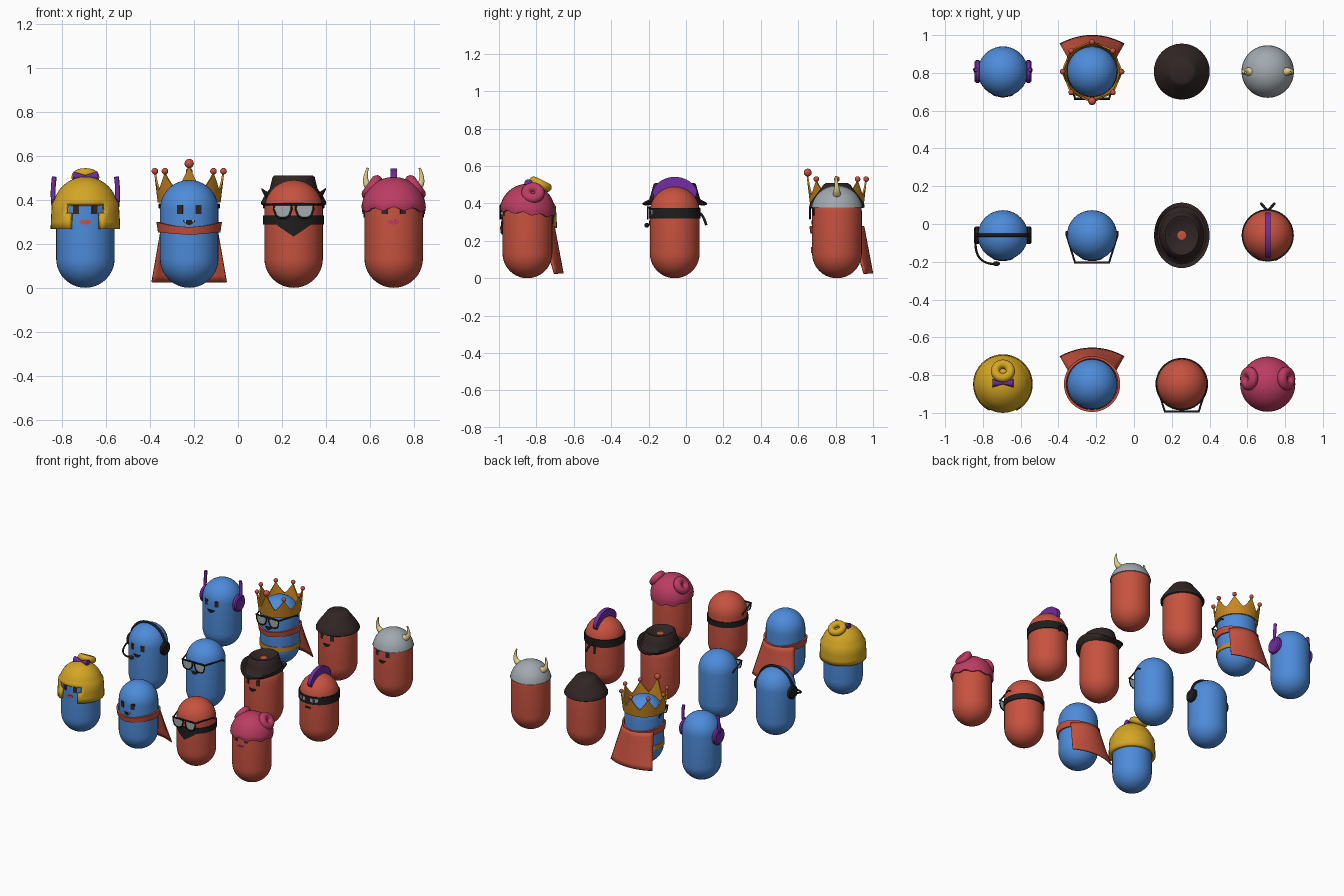
import bpy, bmesh, math
from math import sin, cos, pi, sqrt
from mathutils import Vector

if "Cube" in bpy.data.objects:
    bpy.data.objects.remove(bpy.data.objects["Cube"])

PALETTE = {
    "blue": (.075, .26, .70), "red": (.57, .085, .05), "hair_gold": (.66, .38, .018),
    "crown_gold": (.58, .24, .015), "pink": (.50, .045, .125), "purple": (.17, .026, .36),
    "dark_brown": (.032, .019, .019), "black": (.014, .012, .012),
    "grey": (.36, .40, .43), "cream": (.75, .64, .26)}
MATS = {}
for key, rgb in PALETTE.items():
    MATS[key] = bpy.data.materials.new(key)
    MATS[key].diffuse_color = (*rgb, 1)

R, ZC, TOP = .133, .357, .49          # capsule radius, dome centre, height
XS, YS = (-.694, -.222, .253, .708), (-.848, -.06, .807)


def finish(name, mesh, mat, c=(0, 0)):
    mesh.materials.clear()
    mesh.materials.append(MATS[mat])
    mesh.polygons.foreach_set("use_smooth", [True] * len(mesh.polygons))
    mesh.set_sharp_from_angle(angle=math.radians(40))
    ob = bpy.data.objects.new(name, mesh)
    ob.location = (c[0], c[1], 0)
    bpy.context.collection.objects.link(ob)
    return ob


def from_bm(name, bm, mat, c):
    bmesh.ops.recalc_face_normals(bm, faces=bm.faces[:])
    me = bpy.data.meshes.new(name)
    bm.to_mesh(me)
    bm.free()
    return finish(name, me, mat, c)


def lathe(name, c, profile, mat, deform=None, cut=None, n=40):
    """Turned shape from (radius, z) points; deform(co) bends it, cut(co) removes faces."""
    bm = bmesh.new()
    rings = []
    for r, z in profile:
        if r == 0:
            rings.append([bm.verts.new((0, 0, z))] * n)
        else:
            rings.append([bm.verts.new((r * sin(2 * pi * i / n), -r * cos(2 * pi * i / n), z)) for i in range(n)])
    for a, b in zip(rings, rings[1:]):
        for i in range(n):
            j = (i + 1) % n
            bm.faces.new(list(dict.fromkeys((a[i], a[j], b[j], b[i]))))
    if cut:
        bmesh.ops.delete(bm, geom=[f for f in bm.faces if cut(f.calc_center_median())], context='FACES')
    if deform:
        for v in bm.verts:
            v.co = deform(v.co.copy())
    return from_bm(name, bm, mat, c)


def wrap(name, c, cols, mat, r0=.127, r1=.1365, flare=0, closed=False):
    """Strip wrapped round the body: cols of (angle from front, low z, high z)."""
    bm = bmesh.new()
    rows = []
    for t, lo, hi in cols:
        f = flare * (hi - lo)
        rows.append([bm.verts.new((r * sin(t), -r * cos(t), z)) for r, z in
                     ((r0, lo), (r1, lo), (r1 + f, hi), (r0 + f, hi))])
    for a, b in list(zip(rows, rows[1:])) + ([(rows[-1], rows[0])] if closed else []):
        for k in range(4):
            bm.faces.new((a[k], a[(k + 1) % 4], b[(k + 1) % 4], b[k]))
    if not closed:
        bm.faces.new(rows[0])
        bm.faces.new(rows[-1])
    return from_bm(name, bm, mat, c)


def around(fn, n=64):
    """Closed list of columns, fn(angle) -> (low, high)."""
    return [(t, *fn(abs(t))) for t in (-pi + 2 * pi * i / n for i in range(n))]


def tube(name, c, pts, r, mat, radii=None, cyclic=False):
    cu = bpy.data.curves.new(name, 'CURVE')
    cu.dimensions, cu.bevel_depth, cu.bevel_resolution, cu.use_fill_caps = '3D', r, 3, True
    sp = cu.splines.new('POLY')
    sp.points.add(len(pts) - 1)
    sp.use_cyclic_u = cyclic
    for i, p in enumerate(pts):
        sp.points[i].co = (*p, 1)
        sp.points[i].radius = radii[i] if radii else 1
    ob = bpy.data.objects.new(name, cu)
    me = bpy.data.meshes.new_from_object(ob)
    bpy.data.objects.remove(ob)
    return finish(name, me, mat, c)


def arc(p0, p1, p2, n=10):
    """Quadratic curve points."""
    a, b, d = Vector(p0), Vector(p1), Vector(p2)
    return [a * (1 - t) ** 2 + b * 2 * t * (1 - t) + d * t * t for t in (i / n for i in range(n + 1))]


def ring(name, c, loc, rot, big, small, mat):
    bpy.ops.mesh.primitive_torus_add(major_radius=big, minor_radius=small, location=loc, rotation=rot,
                                     major_segments=32, minor_segments=14)
    ob = bpy.context.object
    ob.name = name
    ob.location = (c[0] + loc[0], c[1] + loc[1], loc[2])
    ob.data.materials.append(MATS[mat])
    ob.data.polygons.foreach_set("use_smooth", [True] * len(ob.data.polygons))


def blob(name, c, loc, r, mat, scale=(1, 1, 1)):
    bm = bmesh.new()
    bmesh.ops.create_uvsphere(bm, u_segments=20, v_segments=12, radius=r)
    for v in bm.verts:
        v.co = Vector(a * b for a, b in zip(v.co, scale)) + Vector(loc)
    return from_bm(name, bm, mat, c)


def cylinder_x(name, c, x, z, r, depth, mat):
    lathe(name, c, [(0, -depth / 2), (r * .85, -depth / 2), (r, -depth / 4), (r, depth / 4), (r * .85, depth / 2),
                    (0, depth / 2)], mat, deform=lambda p: Vector((x + p.z, p.x, z + p.y)), n=28)


def face(c, mouth="smile", lip="red"):
    for s in (-1, 1):
        wrap("eye", c, [(s * .32 + d, .335, .376) for d in (-.1, 0, .1)], "dark_brown")
    ts = [-.2 + .04 * i for i in range(11)]
    if mouth == "lips":
        wrap("lips", c, [(t, .302 - .014 * sqrt(max(.02, 1 - (t / .2) ** 2)),
                          .304 + .011 * abs(sin(t * 15)) * (1 - abs(t) / .2)) for t in ts], lip)
    elif mouth:
        wrap("mouth", c, [(t, .286 + .4 * t * t, .308) for t in ts], "black")
        if mouth == "fangs":
            for s in (-.13, .13):
                wrap("fang", c, [(s - .03, .304, .309), (s, .292, .309), (s + .03, .304, .309)], "grey", r1=.1375)


def glasses(c):
    for s in (-1, 1):
        pts = [(s * .05 + x, -.144, .35 + z) for x, z in
               ((-.037, .03), (.037, .03), (.041, .008), (.03, -.022), (.012, -.033), (-.012, -.033), (-.03, -.022),
                (-.041, .008))]
        tube("glasses_rim", c, pts, .0045, "black", cyclic=True)
        bm = bmesh.new()
        bm.faces.new([bm.verts.new(p) for p in pts])
        g = bmesh.ops.extrude_face_region(bm, geom=bm.faces[:])
        for v in [v for v in g["geom"] if isinstance(v, bmesh.types.BMVert)]:
            v.co.y += .004
        from_bm("glasses_lens", bm, "grey", c)
        tube("glasses_arm", c, [(s * .09, -.144, .378), (s * .135, 0, .378), (s * .135, .02, .365)], .005, "black")
    tube("glasses_bridge", c, [(-.095, -.144, .38), (.095, -.144, .38)], .0055, "black")


def cape(c):
    wrap("cape_collar", c, around(lambda t: (.24 + .012 * sin(t), .277 + .022 * sin(t) ** 2)), "red",
         r0=.13, r1=.142, flare=.15, closed=True)
    bm = bmesh.new()
    n = 16
    grid = []
    for j in range(9):
        v = j / 8
        row = []
        for i in range(n + 1):
            u = -1 + 2 * i / n
            top = Vector((.125 * u, sqrt(.143 ** 2 - (.125 * u) ** 2), .275))
            low = Vector((.17 * u, .19 - .045 * u * u, .025))
            row.append(bm.verts.new(top.lerp(low, v)))
        grid.append(row)
    for a, b in zip(grid, grid[1:]):
        for i in range(n):
            bm.faces.new((a[i], a[i + 1], b[i + 1], b[i]))
    ob = from_bm("cape", bm, "red", c)
    m = ob.modifiers.new("thickness", 'SOLIDIFY')
    m.thickness, m.offset = .008, 0


def dome(r, start, n=8):
    """Profile points of a spherical cap from angle start up to the pole."""
    return [(r * cos(a) if k < n else 0, ZC + r * sin(a)) for k in range(n + 1)
            for a in [start + (pi / 2 - start) * k / n]]


# capsule bodies, blue on the left two columns, red on the right
body = [(0, 0)] + [(R * sin(a), R - R * cos(a)) for a in (pi / 20 * k for k in range(1, 11))] + dome(R, 0, 10)
P = [[(x, y) for x in XS] for y in YS]
for row in P:
    for i, c in enumerate(row):
        lathe("body", c, body, "blue" if i < 2 else "red")

# front row: bob hair with bun and bow
c = P[0][0]
face(c, "lips")
hair = lathe("bob_hair", c, [(.158, .268), (.157, .3), (.155, .34), (.152, .385)] + dome(.148, .3), "hair_gold",
             cut=lambda p: p.z < .385 and p.y < 0 and abs(p.x) < .08)
m = hair.modifiers.new("thickness", 'SOLIDIFY')
m.thickness, m.offset = .022, -1
ring("hair_bun", c, (0, .07, .503), (-.45, 0, 0), .04, .024, "hair_gold")
for s in (-1, 1):
    tube("bow", c, [(0, .005, .506), (s * .055, .005, .508)], .022, "purple", radii=[.25, 1])

# front row: caped figure with fangs
face(P[0][1], "fangs")
cape(P[0][1])

# front row: glasses and neckerchief
c = P[0][2]
face(c, None)
glasses(c)
wrap("neckerchief", c, around(lambda t: (.288 - .055 * max(0, 1 - t / .6), .328)), "black", r1=.139, closed=True)

# front row: pink hair with two side buns
c = P[0][3]
face(c, "lips", "pink")


def wavy(p):
    t = math.atan2(p.x, -p.y)
    k = max(0, (.40 - p.z) / .06)
    return Vector((p.x, p.y, p.z + k * (.008 * cos(9 * t) + .016 * cos(t))))


lathe("pink_hair", c, [(.128, .345), (.143, .345), (.146, .365)] + dome(.147, .15), "pink", wavy)
for s in (-1, 1):
    ring("side_bun", c, (s * .098, .03, .456), (0, s * .95, 0), .036, .027, "pink")
    wrap("brow", c, [(s * .2, .372, .378), (s * .45, .384, .392)], "dark_brown")

# middle row: headset with microphone
c = P[1][0]
face(c)
tube("headset_band", c, [(.142 * cos(a), 0, .35 + .147 * sin(a)) for a in (pi * k / 24 for k in range(25))],
     .0085, "black")
for s in (-1, 1):
    cylinder_x("headset_pad", c, s * .137, .34, .047, .03, "black")
tube("microphone_boom", c, arc((-.145, -.03, .325), (-.15, -.15, .28), (-.045, -.152, .283)), .006, "black")
blob("microphone", c, (-.035, -.15, .283), .013, "black", (1.5, 1, 1))

# middle row: glasses
face(P[1][1])
glasses(P[1][1])

# middle row: creased hat with oval curled brim
c = P[1][2]
face(c)


def curl(p):
    k = max(0, (sqrt(p.x ** 2 + p.y ** 2) - .105) / .04)
    return Vector((p.x, p.y * 1.18, p.z + k * (.05 * (p.x / .147) ** 2 - .006)))


lathe("curled_hat", c, [(.11, .392), (.13, .392), (.147, .4), (.147, .408), (.128, .406), (.118, .415), (.106, .46),
                        (.096, .503), (.088, .51), (.078, .507), (.06, .49), (0, .4865)], "dark_brown", curl)

# middle row: eye mask with knot tails and mohawk
c = P[1][3]
wrap("eye_mask", c, around(lambda t: (.32, .376)), "black", r1=.138, closed=True)
for s in (-1, 1):
    wrap("mask_eye", c, [(s * .34 + d, .334 + abs(d) * .04, .364) for d in (-.2, 0, .2)], "grey", r1=.1395)
    wrap("pupil", c, [(s * .34 + d, .337, .362) for d in (-.06, .06)], "dark_brown", r1=.141)
    tube("mask_tail", c, arc((0, .13, .348), (s * .02, .15, .345), (s * .035, .168, .285)), .007, "black")
wrap("mouth", c, [(t, .286, .298) for t in (-.15, 0, .15)], "black")
bm = bmesh.new()
rows = []
for k in range(21):
    a = -.95 + 1.9 * k / 20
    h = .138 + .047 * sqrt(max(0, 1 - (a / .95) ** 2))
    rows.append([bm.verts.new((x, r * sin(a), ZC + r * cos(a))) for x, r in
                 ((-.014, .12), (-.014, h), (.014, h), (.014, .12))])
for a, b in zip(rows, rows[1:]):
    for k in range(4):
        bm.faces.new((a[k], a[(k + 1) % 4], b[(k + 1) % 4], b[k]))
bm.faces.new(rows[0])
bm.faces.new(rows[-1])
from_bm("mohawk", bm, "purple", c)

# back row: ear cups with antennae
c = P[2][0]
face(c)
for s in (-1, 1):
    cylinder_x("ear_cup", c, s * .135, .345, .06, .032, "purple")
    tube("antenna", c, arc((s * .142, 0, .36), (s * .152, .015, .43), (s * .141, .01, .505)), .011, "purple")

# back row: crowned figure with glasses, cape and belt
c = P[2][1]
face(c)
glasses(c)
cape(c)
wrap("belt", c, around(lambda t: (.135, .167)), "crown_gold", r1=.138, closed=True)


def spike(t):
    d = abs((t / (pi / 4) + .5) % 1 - .5) * 2
    return .388, .445 + (.11 if t < pi / 8 else .075) * max(0, 1 - d) ** 1.3


wrap("crown", c, around(spike, 96), "crown_gold", r0=.134, r1=.143, flare=.12, closed=True)
for k in range(8):
    a = k * pi / 4
    blob("crown_ball", c, (.156 * sin(a), -.156 * cos(a), .53 if k else .565), .021 if k == 0 else .015, "red")

# back row: broad domed hat
c = P[2][2]
face(c)
lathe("domed_hat", c, [(.12, .385), (.14, .375), (.148, .38), (.148, .39), (.136, .412), (.118, .438), (.09, .475),
                       (.072, .5), (.06, .508), (0, .509)], "dark_brown")

# back row: helmet with horns
c = P[2][3]
face(c)
lathe("helmet", c, [(.128, .378), (.139, .378)] + dome(.139, .16), "grey")
for s in (-1, 1):
    tube("horn", c, arc((s * .085, 0, .445), (s * .148, 0, .46), (s * .118, -.005, .545)), .025, "cream",
         radii=[1 - .08 * k for k in range(11)])

for m in bpy.data.materials:
    if m.users and not m.is_grease_pencil:
        m.use_nodes = True
        m.node_tree.nodes["Principled BSDF"].inputs["Base Color"].default_value = m.diffuse_color
